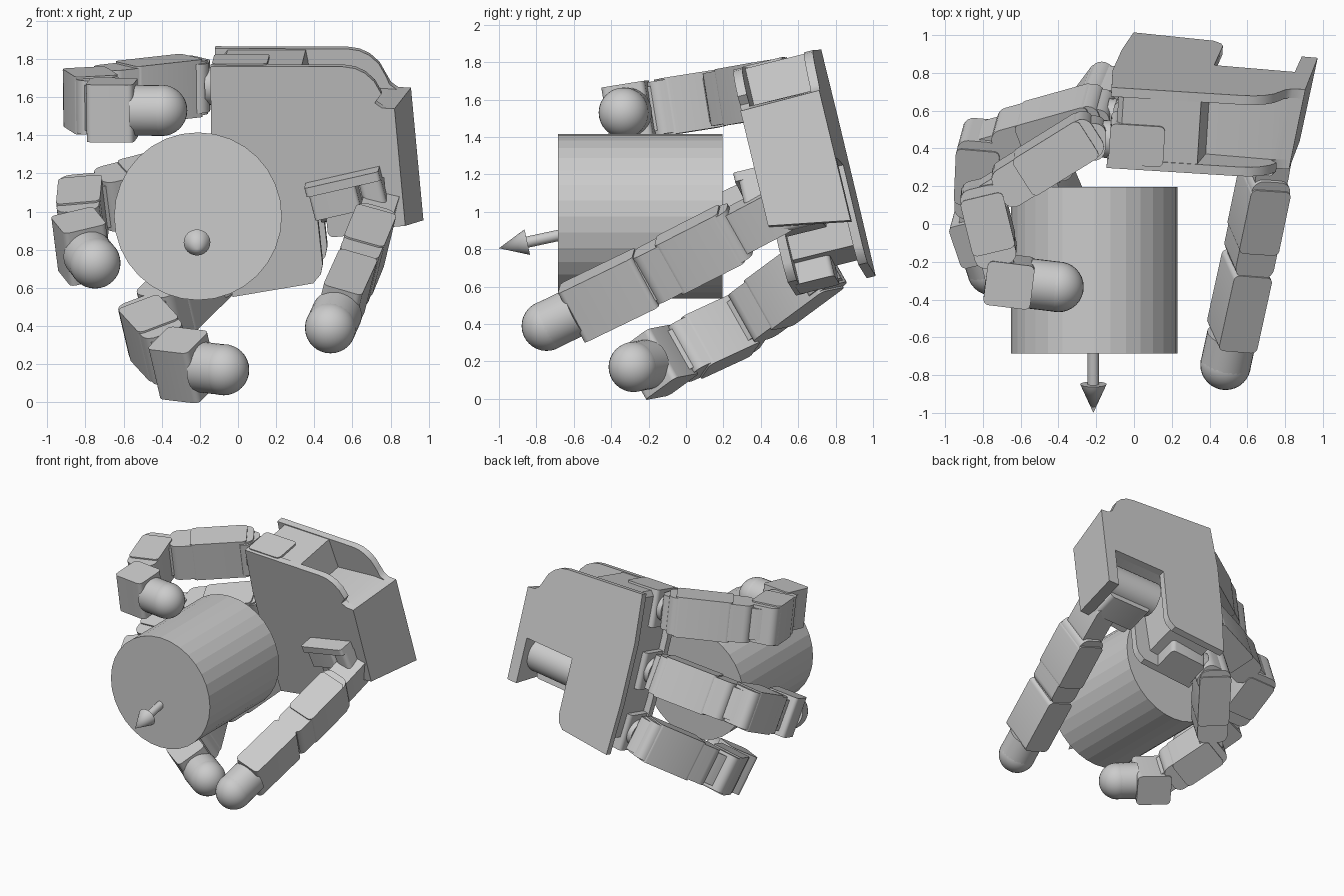
import bpy, bmesh, math
from mathutils import Vector as V, Matrix

if "Cube" in bpy.data.objects:
    bpy.data.objects.remove(bpy.data.objects["Cube"])

# Palm frame: U towards the wrist, VV across the knuckles, W towards the back of the hand
U = V((0.9925, -0.084, 0.087)).normalized()
VV = V((-0.105, -0.232, 0.967)).normalized()
W = VV.cross(U)


def frame(o, x, y, z):
    m = Matrix((x, y, z)).transposed().to_4x4()
    m.translation = o
    return m


PALM = frame(V((0, 0, 0)), U, VV, W)


def finish(bm, name, smooth=False):
    bmesh.ops.recalc_face_normals(bm, faces=bm.faces[:])
    me = bpy.data.meshes.new(name)
    bm.to_mesh(me)
    bm.free()
    ob = bpy.data.objects.new(name, me)
    bpy.context.collection.objects.link(ob)
    if smooth:
        bpy.ops.object.select_all(action='DESELECT')
        ob.select_set(True)
        bpy.context.view_layer.objects.active = ob
        bpy.ops.object.shade_smooth_by_angle(angle=math.radians(35))
    return ob


def prism(name, pts, z0, z1, m, pts2=None, smooth=True):
    bm = bmesh.new()
    a = [bm.verts.new(m @ V((x, y, z0))) for x, y in pts]
    b = [bm.verts.new(m @ V((x, y, z1))) for x, y in (pts2 or pts)]
    bm.faces.new(a)
    bm.faces.new(b)
    n = len(a)
    for i in range(n):
        bm.faces.new((a[i], a[(i + 1) % n], b[(i + 1) % n], b[i]))
    return finish(bm, name, smooth)


def rrect(x0, x1, y0, y1, r, seg=5):
    out = []
    for k, (cx, cy) in enumerate(((x1 - r, y1 - r), (x0 + r, y1 - r), (x0 + r, y0 + r), (x1 - r, y0 + r))):
        for i in range(seg + 1):
            t = math.pi / 2 * (k + i / seg)
            out.append((cx + r * math.cos(t), cy + r * math.sin(t)))
    return out


def tube(name, p, q, r1, r2, seg=32, smooth=True):
    bm = bmesh.new()
    d = q - p
    m = Matrix.Translation((p + q) / 2) @ d.to_track_quat('Z', 'Y').to_matrix().to_4x4()
    bmesh.ops.create_cone(bm, cap_ends=True, segments=seg, radius1=r1, radius2=r2, depth=d.length, matrix=m)
    return finish(bm, name, smooth)


def ball(name, c, r):
    bm = bmesh.new()
    bmesh.ops.create_uvsphere(bm, u_segments=32, v_segments=16, radius=r, matrix=Matrix.Translation(c))
    return finish(bm, name, True)


# Grasped cylinder with arrow
tube("grasped_cylinder", V((-0.21, 0.195, 0.975)), V((-0.21, -0.685, 0.975)), 0.44, 0.44, 32, False)
axis = V((0, -0.975, -0.21)).normalized()
tip = V((-0.215, -1.0, 0.805))
tube("arrow_shaft", tip - axis * 0.6, tip - axis * 0.14, 0.03, 0.03, 20)
tube("arrow_head", tip - axis * 0.155, tip, 0.07, 0.0, 24)


# Palm shell: front plate, core and back plate, with a thumb notch
def outline(w):
    k = 0.06 * (1.14 - w) / 0.44
    p = [(-.015, 1.65), (.68, 1.585), (.74, 1.57), (.79, 1.54), (.835, 1.49), (.865, 1.42), (.885, 1.375),
         (.92, 1.345), (.985, 1.335), (.975, .617), (.89, .617), (.89, .97), (.46, .97), (.46, .53),
         (.445, .48), (.40, .435), (-.03, .40), (-.05, .8), (-.05, 1.27)]
    return [(u - k if u > .87 else u, v + 1.4 * k if v == .617 else v) for u, v in p]


# The core is recessed at the top pocket and in the lower corner beside the notch
def core(w):
    p = [(.02, 1.60), (.05, 1.635), (.46, 1.60), (.48, 1.36), (.82, 1.36)]
    return p + outline(w)[7:13] + [(.36, .95), (.34, .55), (.02, .50), (0, .8), (0, 1.27)]


for name, f, a, b in (("palm_front_plate", outline, .70, .75), ("palm_core", core, .75, 1.09),
                      ("palm_back_plate", outline, 1.09, 1.14)):
    prism(name, f(a), a, b, PALM, f(b))


# Articulated links: x along the link, y thickness, z width
def link(name, p, q, n, end=0.10, half=0.112):
    d = (q - p).normalized()
    z = (n - d * n.dot(d)).normalized()
    m = frame(p, d, z.cross(d), z)
    L = (q - p).length
    prism(name + "_body", rrect(-.09, L - end, -half, half, .06), -.143, .143, m)
    prism(name + "_cover", rrect(-.04, L * .6, -half - .004, half + .004, .03), -.153, .153, m)
    prism(name + "_hinge", rrect(L - end - .1, L + .06, -.085, .085, .08), -.12, .12, m)


def fingertip(name, p, t, n, box, r=0.134, half=.118):
    d = (t - p).normalized()
    z = (n - d * n.dot(d)).normalized()
    m = frame(p, d, z.cross(d), z)
    prism(name + "_end_block", rrect(-.09, box, -half, half, .03), -.153, .153, m)
    tube(name + "_tip_sleeve", p + d * (box - .02), t, r - .001, r - .001)
    ball(name + "_tip", t, r)


fingers = {
    "index": ((.02, 1.51), 5, (-.80, .13, 1.60), (-.695, -.30, 1.55), (-.40, -.333, 1.53)),
    "middle": ((0, 1.03), 0, (-.81, .42, 1.02), (-.83, -.01, .83), (-.75, -.245, .73)),
    "ring": ((.02, .545), -5, (-.49, .25, .41), (-.315, -.13, .20), (-.075, -.28, .17)),
}
for name, ((u, v), fan, j2, j3, t) in fingers.items():
    a = math.radians(fan)
    d = (-U * math.cos(a) + VV * math.sin(a)).normalized()
    root = PALM @ V((u, v, .824))
    j1 = root + d * .183
    t = V(t)
    n = d.cross(t - j1).normalized()
    if n.z < 0:
        n = -n
    j2, j3 = [V(p) - n * n.dot(V(p) - j1) for p in (j2, j3)]
    # swivel base and its motor in the palm edge
    base = frame(root, d, n.cross(d), n)
    prism(name + "_base", rrect(.06, .25, -.10, .10, .06), -.13, .13, base)
    tube(name + "_swivel", root - d * .06, root + d * .08, .10, .10, 24)
    side = d.cross(W).normalized()
    motor = frame(root, d, W, side)
    prism(name + "_motor", rrect(-.25, .04, -.10, .12, .03), -.143, .143, motor)
    link(name + "_proximal", j1, j2, n)
    link(name + "_middle", j2, j3, n)
    fingertip(name, j3, t, n, .16)

# Thumb
tn = V((.22, -.42, .88))
t0, t1, t2, t3 = V((.725, .41, .97)), V((.69, .21, .865)), V((.585, -.29, .61)), V((.485, -.745, .39))
link("thumb_proximal", t1, t2, tn, .08, .105)
fingertip("thumb", t2, t3, tn, .36, .134, .105)
d = (t1 - t0).normalized()
z = (tn - d * tn.dot(d)).normalized()
prism("thumb_base_block", rrect(-.14, .20, -.09, .09, .06), -.12, .12, frame(t0, d, z.cross(d), z))

# Thumb bracket and motor sitting in the notch
roll = Matrix.Rotation(math.radians(-8), 3, W)
bracket = frame(V((.575, .46, 1.11)), roll @ U, W, roll @ VV)
prism("thumb_bracket_top", rrect(-.20, .20, -.17, .17, .02), .05, .10, bracket)
prism("thumb_bracket_body", rrect(-.19, .06, -.14, .17, .02), -.09, .05, bracket)
prism("thumb_bracket_cheek", rrect(.08, .20, -.15, .17, .03), -.12, .05, bracket)
prism("thumb_motor_block", rrect(.50, .84, .66, .93, .03), .76, .98, PALM)
tube("thumb_motor_drum", PALM @ V((.46, .83, .96)), PALM @ V((.88, .83, .96)), .13, .13, 28)
